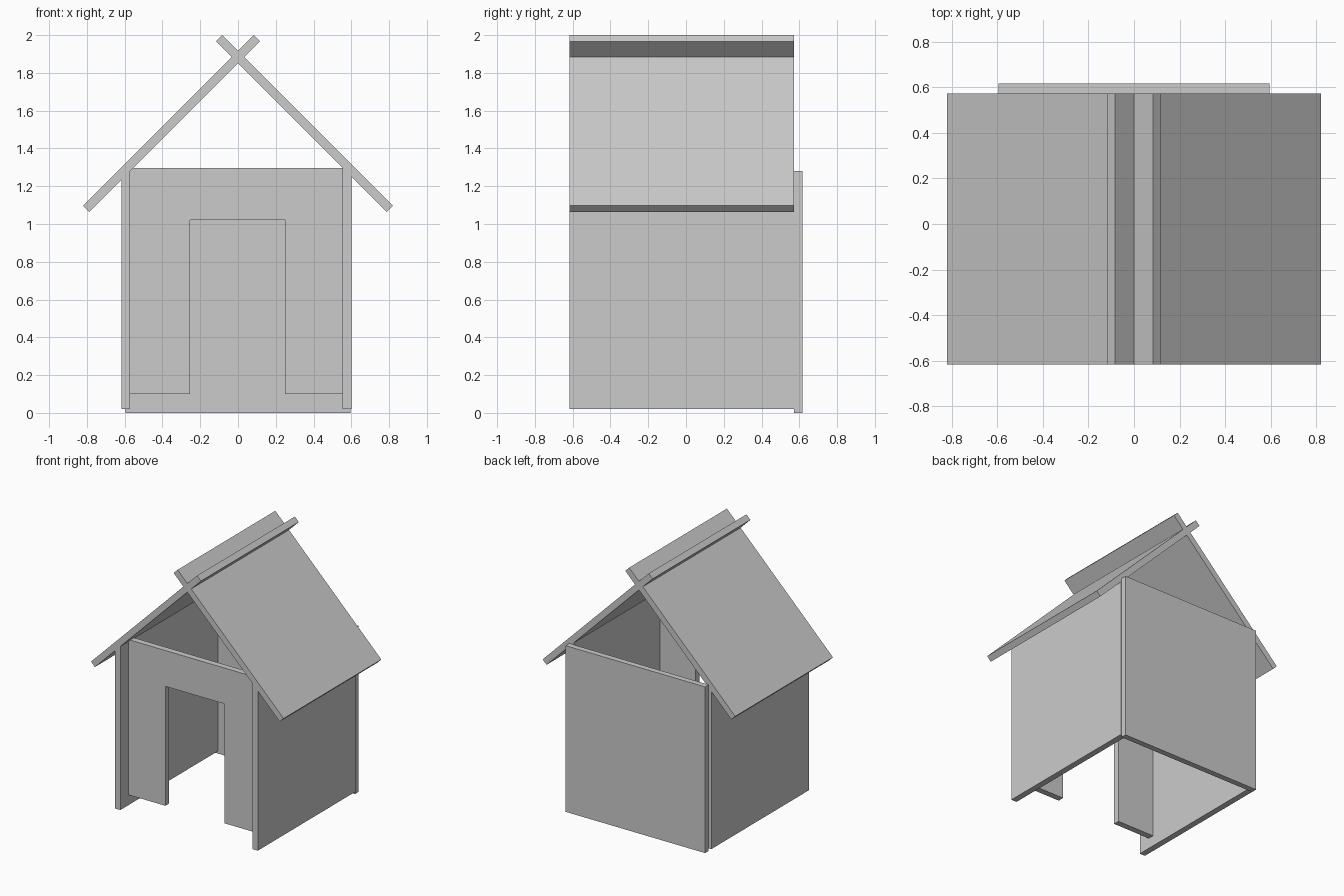
import bpy
from math import radians

if "Cube" in bpy.data.objects:
    bpy.data.objects.remove(bpy.data.objects["Cube"])

T = 0.047                      # board thickness
Y0, Y1 = -0.617, 0.573         # depth of side walls and roof
YC, DEPTH = (Y0 + Y1) / 2, Y1 - Y0


def board(name, center, size, tilt=0.0):
    """Box of given size, tilted about the y axis."""
    bpy.ops.mesh.primitive_cube_add(size=1, location=center)
    ob = bpy.context.object
    ob.name = name
    ob.scale = size
    bpy.ops.object.transform_apply(location=False, rotation=False, scale=True)
    ob.rotation_euler = (0, radians(tilt), 0)
    return ob


def panel(name, outline, y, thickness):
    """Extrude an x-z outline along +y."""
    n = len(outline)
    verts = [(x, yy, z) for yy in (y, y + thickness) for x, z in outline]
    faces = [list(range(n)), list(range(2 * n - 1, n - 1, -1))]
    faces += [[i, i + n, (i + 1) % n + n, (i + 1) % n] for i in range(n)]
    me = bpy.data.meshes.new(name)
    me.from_pydata(verts, [], faces)
    ob = bpy.data.objects.new(name, me)
    bpy.context.collection.objects.link(ob)
    return ob


# Side walls
for name, x in (("left_wall", -0.594), ("right_wall", 0.577)):
    board(name, (x, YC, 0.658), (T, DEPTH, 1.276))

# Back wall
board("back_wall", (0, Y1 + 0.022, 0.64), (1.19, 0.044, 1.28))

# Crossed roof boards
for name, s in (("left_roof", -1), ("right_roof", 1)):
    board(name, (s * 0.352, YC, 1.532), (1.278, DEPTH, T), s * 45)

# Front wall with doorway
panel("front_wall",
      [(-0.571, 0.10), (-0.255, 0.10), (-0.255, 1.02), (0.25, 1.02),
       (0.25, 0.10), (0.555, 0.10), (0.555, 1.296), (-0.571, 1.296)],
      -0.52, T)
